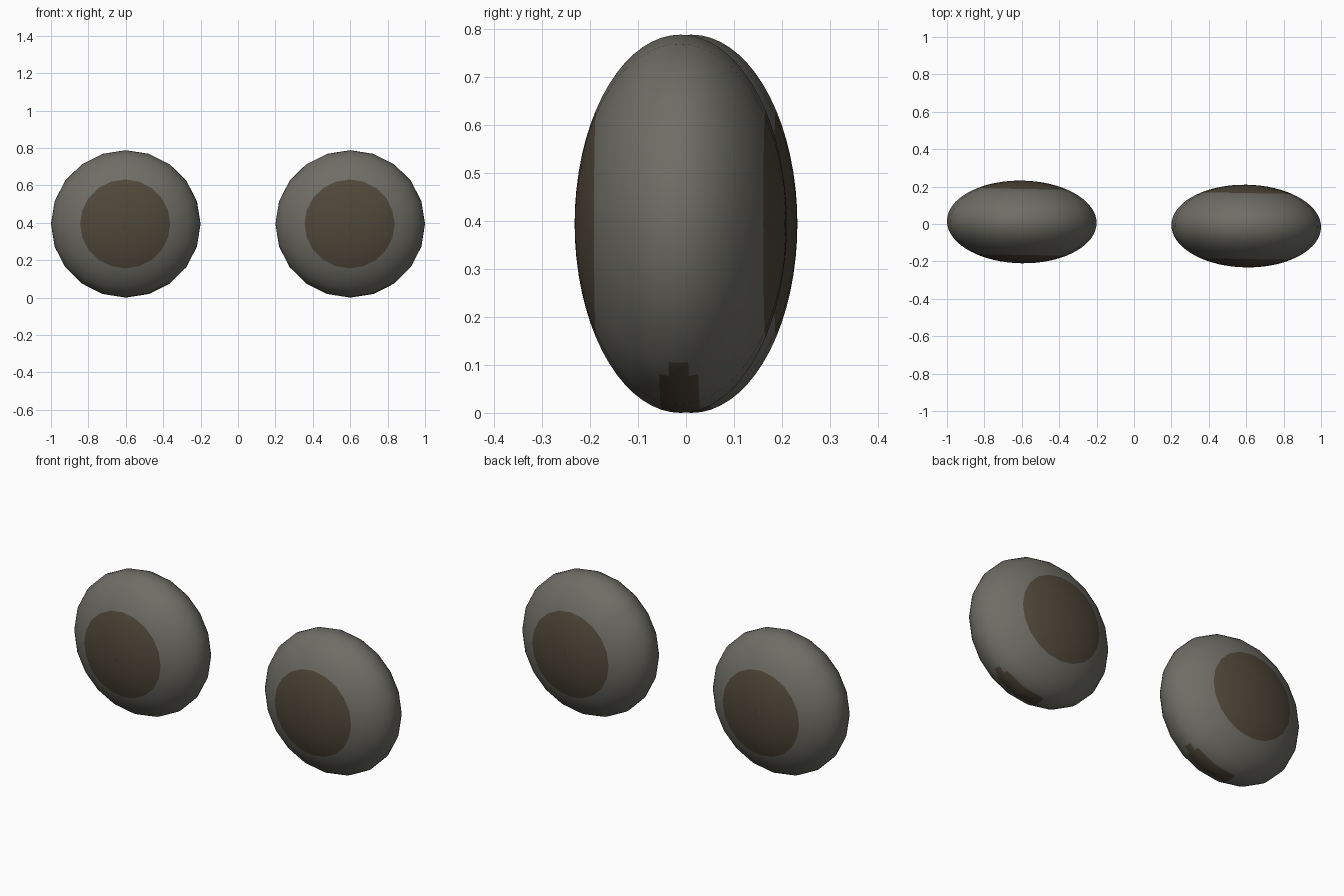
import bpy, bmesh, math
from mathutils import Matrix, Vector

if "Cube" in bpy.data.objects:
    bpy.data.objects.remove(bpy.data.objects["Cube"])

RX, RY, RZ = 0.4, 0.221, 0.394
TILT = math.radians(-1.05)
SEGMENTS, RINGS = 20, 34


def material(name, rgb):
    m = bpy.data.materials.new(name)
    m.diffuse_color = (*rgb, 1)
    m.use_nodes = True
    m.node_tree.nodes["Principled BSDF"].inputs["Base Color"].default_value = m.diffuse_color
    return m


grey = material("warm grey", (0.156, 0.153, 0.130))
brown = material("dark brown", (0.080, 0.063, 0.041))


def is_brown(c):
    """Round caps front and back, plus a small patch under the +x side."""
    lat = math.degrees(math.asin(max(-1, min(1, c.y / c.length))))
    if abs(lat) > 180 * (0.5 - 7 / RINGS):
        return True
    around = math.degrees(math.atan2(c.x, -c.z))  # 0 at the bottom
    if 0 < around < 36:
        return abs(lat) < 10.6
    return 36 <= around < 42 and abs(lat) < 5.3


def flattened_ball(name, side):
    bm = bmesh.new()
    bmesh.ops.create_uvsphere(bm, u_segments=SEGMENTS, v_segments=RINGS, radius=1)
    # poles point front and back
    bmesh.ops.rotate(bm, verts=bm.verts, cent=(0, 0, 0),
                     matrix=Matrix.Rotation(math.pi / 2, 3, 'X'))
    # cut the upper end of the underside patch
    a = math.radians(42)
    bmesh.ops.bisect_plane(bm, geom=bm.verts[:] + bm.edges[:] + bm.faces[:],
                           plane_co=(0, 0, 0),
                           plane_no=Vector((math.cos(a), 0, math.sin(a))))
    for f in bm.faces:
        f.smooth = True
        f.material_index = int(is_brown(f.calc_center_median()))
    bmesh.ops.scale(bm, vec=(RX, RY, RZ), verts=bm.verts)
    mesh = bpy.data.meshes.new(name)
    bm.to_mesh(mesh)
    bm.free()
    mesh.materials.append(grey)
    mesh.materials.append(brown)
    ob = bpy.data.objects.new(name, mesh)
    ob.location = (0.6 * side, -0.011 * side, RZ)
    ob.rotation_euler.z = TILT
    bpy.context.collection.objects.link(ob)


# the pair of flattened balls
flattened_ball("left_ball", -1)
flattened_ball("right_ball", 1)
